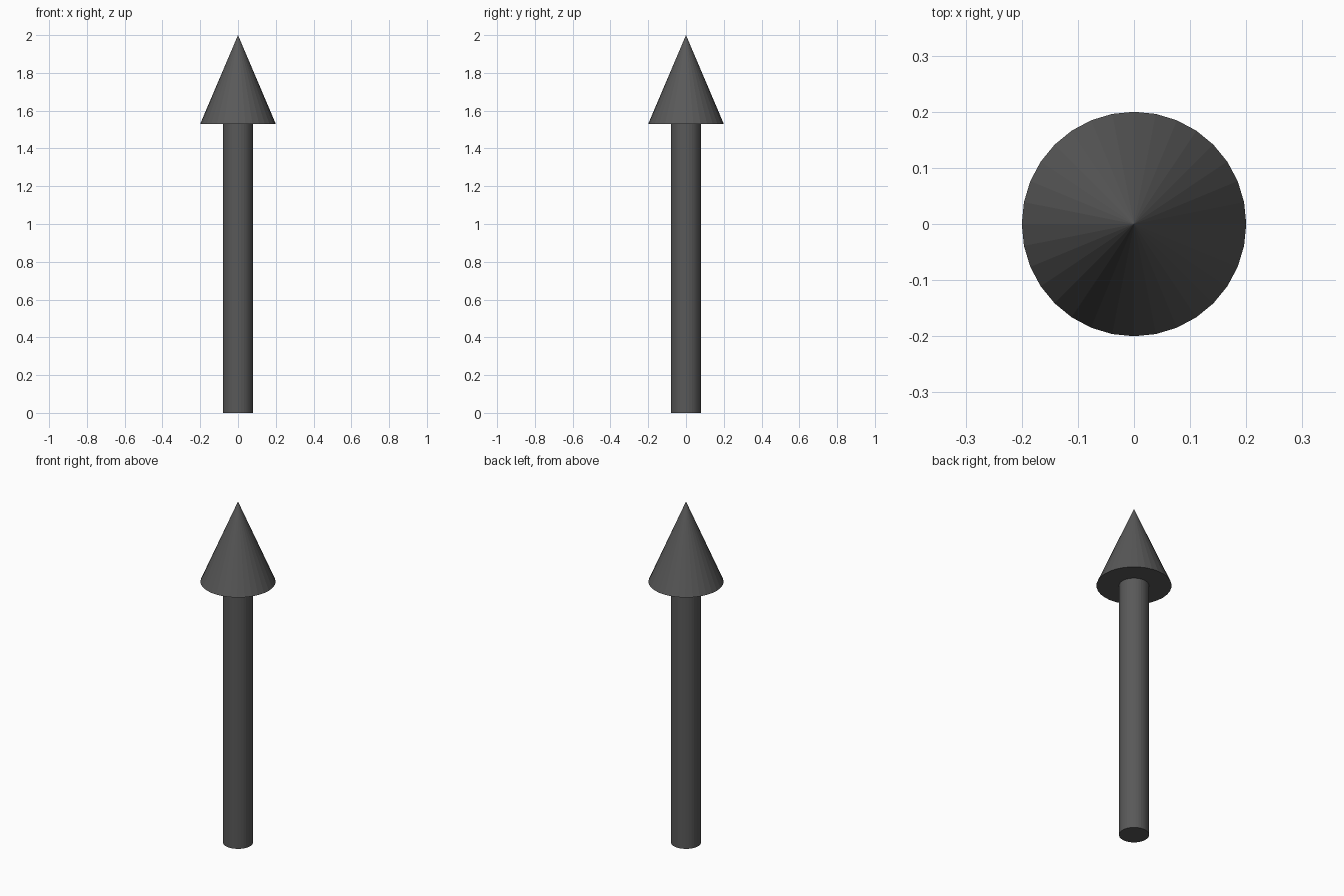
import bpy

if "Cube" in bpy.data.objects:
    bpy.data.objects.remove(bpy.data.objects["Cube"])

SIDES = 32
HEIGHT = 2.0
NECK = 1.53  # where the shaft meets the head

dark = bpy.data.materials.new("dark_grey")
dark.diffuse_color = (0.1, 0.1, 0.1, 1.0)
dark.use_nodes = True
dark.node_tree.nodes["Principled BSDF"].inputs["Base Color"].default_value = dark.diffuse_color


def add_cone(name, r_bottom, r_top, z0, z1):
    bpy.ops.mesh.primitive_cone_add(vertices=SIDES, radius1=r_bottom, radius2=r_top,
                                    depth=z1 - z0, location=(0, 0, (z0 + z1) / 2))
    obj = bpy.context.object
    obj.name = name
    obj.data.materials.append(dark)
    return obj


# Straight round shaft standing on the ground
add_cone("arrow_shaft", 0.08, 0.08, 0.0, NECK)

# Pointed conical head
add_cone("arrow_head", 0.2, 0.0, NECK, HEIGHT)
